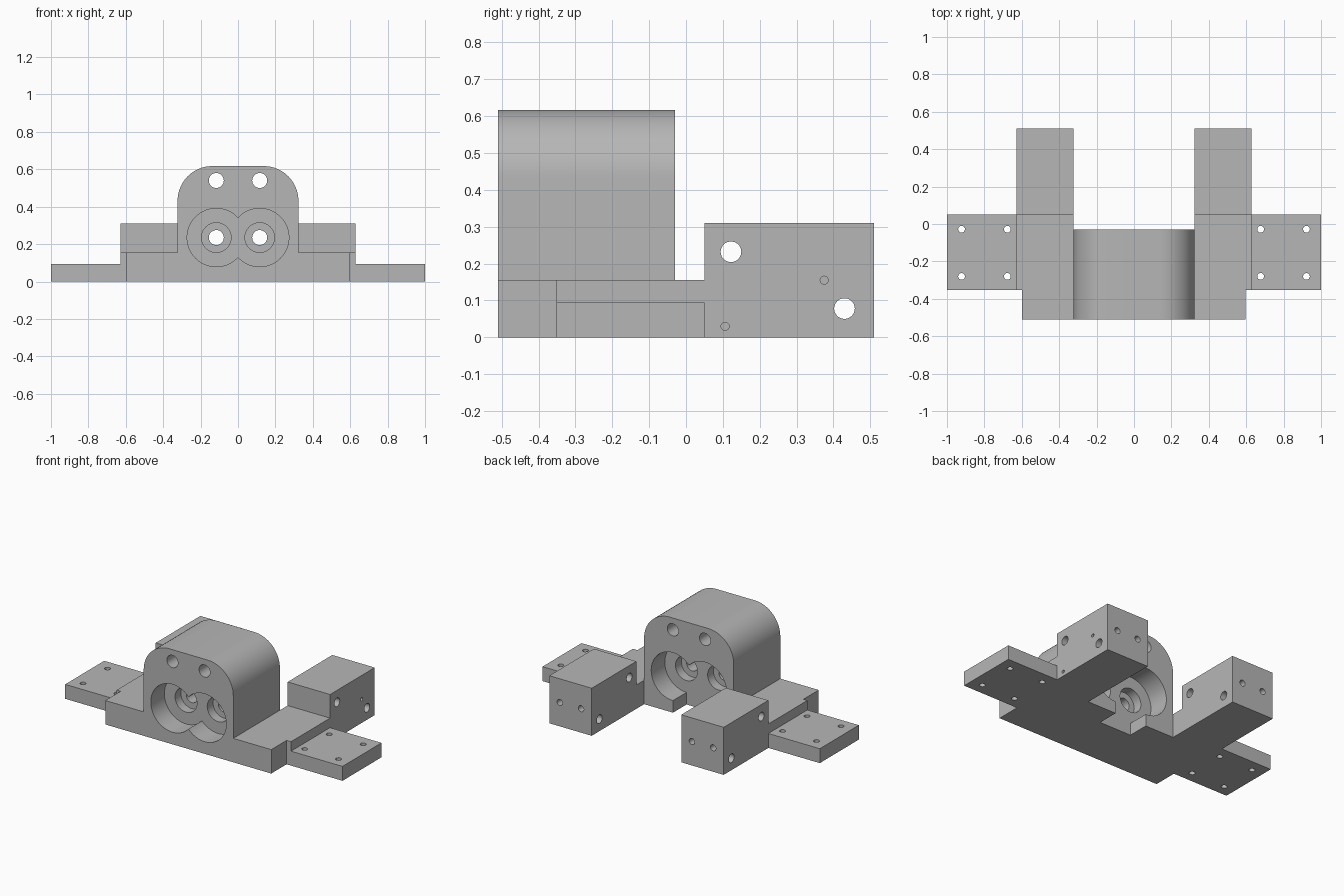
import bpy
import bmesh
import math
from mathutils import Matrix

old = bpy.data.objects.get("Cube")
if old:
    bpy.data.objects.remove(old, do_unlink=True)

grey = bpy.data.materials.new("machined_grey")
grey.use_nodes = True
colour = (0.47, 0.47, 0.47, 1)
grey.diffuse_color = colour
grey.node_tree.nodes["Principled BSDF"].inputs["Base Color"].default_value = colour


def finish(bm, name):
    bmesh.ops.recalc_face_normals(bm, faces=bm.faces)
    mesh = bpy.data.meshes.new(name)
    bm.to_mesh(mesh)
    bm.free()
    mesh.materials.append(grey)
    obj = bpy.data.objects.new(name, mesh)
    bpy.context.collection.objects.link(obj)
    return obj


def box(name, xs, ys, zs):
    bm = bmesh.new()
    bmesh.ops.create_cube(bm, size=1)
    for v in bm.verts:
        for axis, (lo, hi) in enumerate((xs, ys, zs)):
            v.co[axis] = lo if v.co[axis] < 0 else hi
    return finish(bm, name)


def drill(axis, centre, radius, length, segments=32):
    """Cylinder cutter along an axis, centred on a point."""
    turn = {"X": Matrix.Rotation(math.pi / 2, 4, "Y"),
            "Y": Matrix.Rotation(math.pi / 2, 4, "X"),
            "Z": Matrix.Identity(4)}[axis]
    bm = bmesh.new()
    bmesh.ops.create_cone(bm, cap_ends=True, segments=segments, radius1=radius,
                          radius2=radius, depth=length,
                          matrix=Matrix.Translation(centre) @ turn)
    return finish(bm, "drill_cutter")


def combine(target, other, operation):
    other.hide_render = True
    mod = target.modifiers.new(operation.lower(), "BOOLEAN")
    mod.operation = operation
    mod.solver = "EXACT"
    mod.object = other
    bpy.context.view_layer.objects.active = target
    bpy.ops.object.modifier_apply(modifier=mod.name)
    bpy.data.objects.remove(other, do_unlink=True)


FRONT, REAR = -0.51, -0.03
SHOULDER = 0.05
HALF = 0.323

# Central housing with rounded top corners
r, top = 0.185, 0.617
bm = bmesh.new()
outline = [(-HALF, 0), (HALF, 0)]
for side, start in ((1, 0), (-1, 90)):
    for i in range(17):
        a = math.radians(start + 90 * i / 16)
        outline.append((side * (HALF - r) + r * math.cos(a), top - r + r * math.sin(a)))
face = bm.faces.new([bm.verts.new((x, FRONT, z)) for x, z in outline])
back = bmesh.ops.extrude_face_region(bm, geom=[face])
bmesh.ops.translate(bm, vec=(0, REAR - FRONT, 0),
                    verts=[g for g in back["geom"] if isinstance(g, bmesh.types.BMVert)])
bracket = finish(bm, "mounting_bracket")

# Base slab, then shoulders, wings and rear posts on both sides
combine(bracket, box("base", (-0.6, 0.597), (FRONT, REAR), (0, 0.156)), "UNION")
for s in (-1, 1):
    def span(a, b):
        return sorted((s * a, s * b))
    combine(bracket, box("shoulder", span(HALF, 0.629), (-0.352, SHOULDER), (0, 0.156)), "UNION")
    combine(bracket, box("wing", span(0.5, 1), (-0.352, SHOULDER), (0, 0.094)), "UNION")
    combine(bracket, box("post", span(HALF, 0.629), (SHOULDER, 0.51), (0, 0.31)), "UNION")

# Slot through the floor at the rear of the housing
combine(bracket, box("slot", (-0.115, 0.115), (-0.17, 0.02), (-0.1, 0.2)), "DIFFERENCE")

for s in (-1, 1):
    x, z = s * 0.116, 0.235
    # Stepped bores from both ends, and the plain upper hole
    for end, inward in ((FRONT, 1), (REAR, -1)):
        combine(bracket, drill("Y", (x, end, z), 0.156, 0.28, 64), "DIFFERENCE")
        combine(bracket, drill("Y", (x, end + inward * 0.1, z), 0.079, 0.2, 48), "DIFFERENCE")
    for height in (z, 0.54):
        combine(bracket, drill("Y", (x, -0.27, height), 0.04, 0.7), "DIFFERENCE")
    # Cross holes through the posts
    for y, h in ((0.122, 0.232), (0.43, 0.078)):
        combine(bracket, drill("X", (s * 0.476, y, h), 0.028, 0.4), "DIFFERENCE")
    # Blind holes in the post ends
    for px in (0.4, 0.553):
        combine(bracket, drill("Y", (s * px, 0.51, 0.156), 0.02, 0.2, 24), "DIFFERENCE")
    # Wing screw holes
    for wx in (0.677, 0.922):
        for wy in (-0.028, -0.28):
            combine(bracket, drill("Z", (s * wx, wy, 0.05), 0.018, 0.3, 24), "DIFFERENCE")

# Small blind holes on the outer face of the left post
for y, h in ((0.106, 0.03), (0.375, 0.155)):
    combine(bracket, drill("X", (0.629, y, h), 0.011, 0.1, 16), "DIFFERENCE")

# Smooth bores and corners, sharp edges elsewhere
bpy.ops.object.select_all(action="DESELECT")
bracket.select_set(True)
bpy.context.view_layer.objects.active = bracket
bpy.ops.object.shade_smooth_by_angle(angle=math.radians(30))
